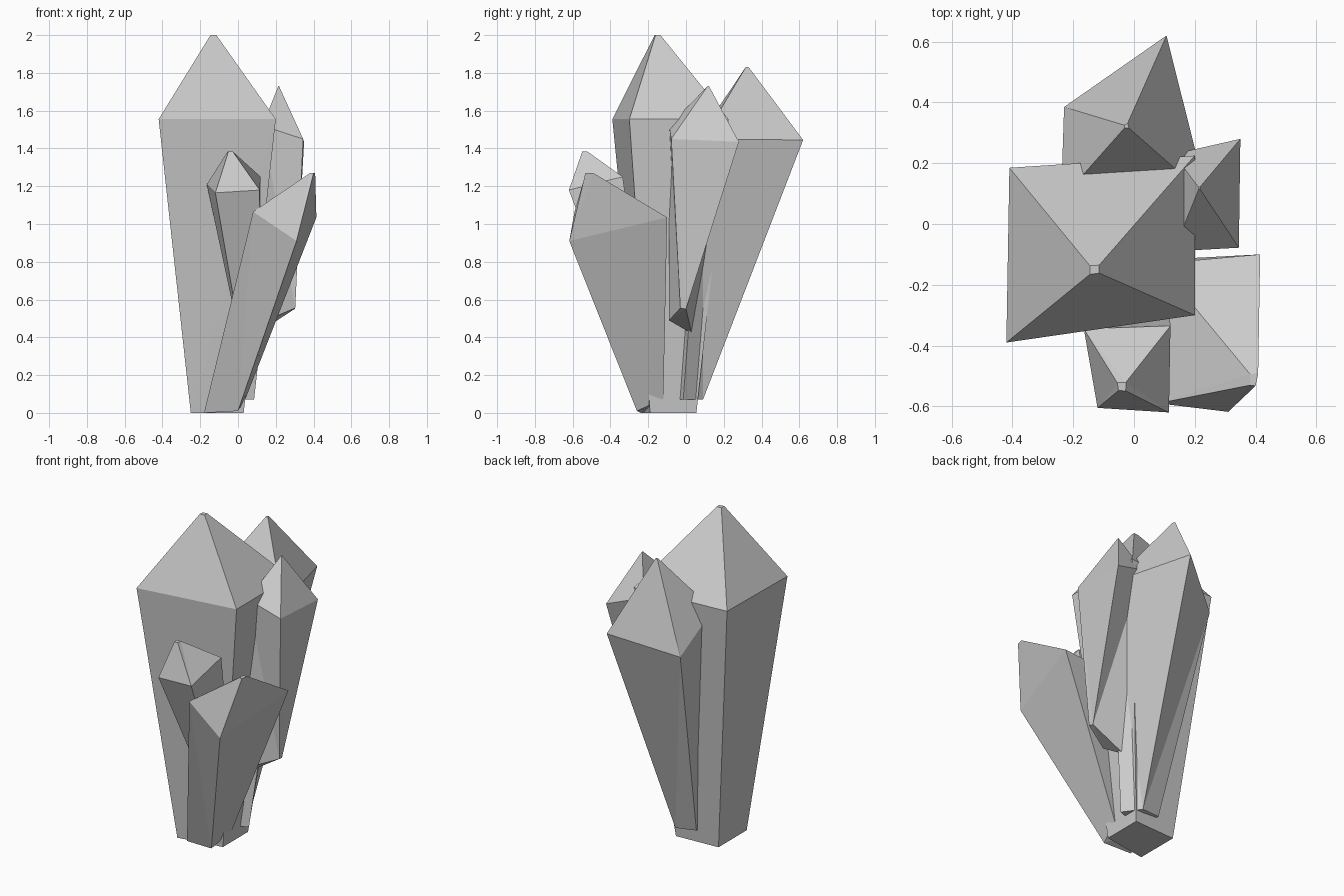
import bpy, bmesh
from mathutils import Vector

if "Cube" in bpy.data.objects:
    bpy.data.objects.remove(bpy.data.objects["Cube"])


def crystal(name, base, shoulder, tip, tip_scale=0.05):
    """Four-sided crystal: small base, wide shoulder, tiny blunt tip."""
    bm = bmesh.new()
    tip = Vector(tip)
    centre = sum((Vector(p) for p in shoulder), Vector()) / 4
    cap = [tip + Vector(((p[0] - centre.x) * tip_scale,
                         (p[1] - centre.y) * tip_scale, 0)) for p in shoulder]
    rings = [[bm.verts.new(p) for p in ring] for ring in (base, shoulder, cap)]
    bm.faces.new(rings[0][::-1])
    bm.faces.new(rings[2])
    for low, high in zip(rings, rings[1:]):
        for i in range(4):
            j = (i + 1) % 4
            bm.faces.new((low[i], low[j], high[j], high[i]))
    bmesh.ops.triangulate(bm, faces=[f for f in bm.faces if len(f.verts) > 3])
    bmesh.ops.recalc_face_normals(bm, faces=bm.faces)
    mesh = bpy.data.meshes.new(name)
    bm.to_mesh(mesh)
    bm.free()
    bpy.context.collection.objects.link(bpy.data.objects.new(name, mesh))


# Corners run front left, front right, back right, back left
# Tallest crystal
crystal("main_crystal",
        [(-.25, -.235, 0), (.03, -.19, 0), (.03, .055, 0), (-.25, .04, 0)],
        [(-.42, -.39, 1.555), (.20, -.30, 1.555), (.20, .225, 1.555), (-.41, .185, 1.555)],
        (-.13, -.15, 2.0))

# Crystal leaning to the back
crystal("back_crystal",
        [(-.10, -.08, .07), (.085, -.015, .07), (.01, .09, .07), (-.12, .07, .08)],
        [(-.24, .08, 1.48), (.24, .09, 1.45), (.107, .62, 1.445), (-.23, .385, 1.30)],
        (-.025, .322, 1.83), .03)

# Narrow crystal on the right
crystal("right_crystal",
        [(.15, -.09, .49), (.303, -.03, .555), (.30, 0, .55), (.10, .03, .42)],
        [(.13, -.09, 1.52), (.345, -.078, 1.45), (.35, .28, 1.435), (.13, .23, 1.51)],
        (.215, .118, 1.73), .02)

# Short crystal leaning to the front right
crystal("front_right_crystal",
        [(-.18, -.24, 0), (0, -.26, .01), (.04, -.12, .075), (-.10, -.10, .05)],
        [(.08, -.59, 1.065), (.31, -.618, .91), (.415, -.10, 1.035), (.08, -.13, 1.03)],
        (.393, -.512, 1.27), .08)

# Small crystal on the front face
crystal("front_crystal",
        [(.03, -.29, .3), (.11, -.29, .3), (.11, -.20, .32), (.03, -.20, .32)],
        [(-.12, -.605, 1.165), (.115, -.62, 1.18), (.12, -.335, 1.25), (-.165, -.345, 1.21)],
        (-.04, -.535, 1.383), .1)
